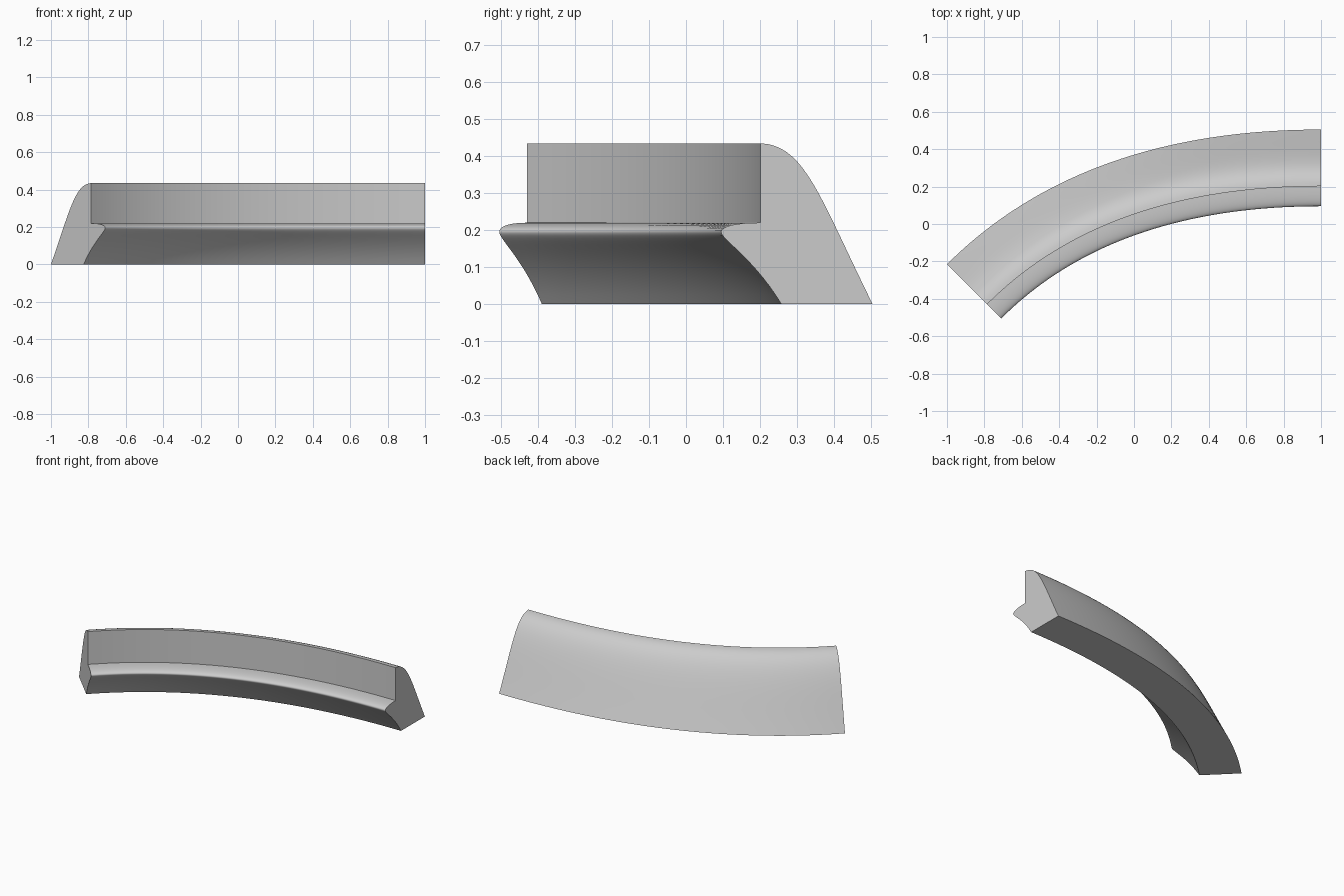
import bpy, bmesh, math
from mathutils import Vector

cube = bpy.data.objects.get("Cube")
if cube:
    bpy.data.objects.remove(cube)


def bezier(a, b, c, d, steps):
    """Points of a cubic curve, leaving out the last one."""
    pts = [Vector(p) for p in (a, b, c, d)]
    out = []
    for i in range(steps):
        t = i / steps
        s = 1 - t
        out.append(pts[0] * s**3 + pts[1] * 3 * s * s * t
                   + pts[2] * 3 * s * t * t + pts[3] * t**3)
    return out


# Cross-section: (outward offset from the inner wall, height)
profile = bezier((0, .435), (.12, .43), (.16, .29), (.303, 0), 18)        # sloped back
profile += [Vector((.303, 0))]                                            # base
profile += bezier((.056, 0), (-.02, .125), (-.107, .175), (-.107, .195), 14)  # undercut
profile += bezier((-.107, .195), (-.107, .21), (-.07, .22), (0, .22), 12)     # rounded lip
profile += [Vector((0, .22))]                                             # inner wall foot

# Path: a bend of 45 degrees, flattening out toward +x
start, corner, end = Vector((-.786, -.43)), Vector((-.154, .202)), Vector((1, .202))
SEGMENTS = 36

bm = bmesh.new()
rings = []
for i in range(SEGMENTS + 1):
    t = i / SEGMENTS
    p = start * (1 - t)**2 + corner * 2 * t * (1 - t) + end * t * t
    tangent = ((corner - start) * (1 - t) + (end - corner) * t).normalized()
    normal = Vector((-tangent.y, tangent.x))
    rings.append([bm.verts.new((p.x + normal.x * q.x, p.y + normal.y * q.x, q.y))
                  for q in profile])

# Skin between sections, then close both ends
n = len(profile)
for r0, r1 in zip(rings, rings[1:]):
    for j in range(n):
        k = (j + 1) % n
        bm.faces.new((r0[j], r0[k], r1[k], r1[j]))
bm.faces.new(rings[0])
bm.faces.new(rings[-1])
bmesh.ops.recalc_face_normals(bm, faces=bm.faces)

mesh = bpy.data.meshes.new("curved_rim_section")
bm.to_mesh(mesh)
bm.free()
rim = bpy.data.objects.new("curved_rim_section", mesh)
bpy.context.collection.objects.link(rim)

# Plain grey material
grey = bpy.data.materials.new("light_grey")
grey.use_nodes = True
colour = (.6, .6, .6, 1)
grey.diffuse_color = colour
grey.node_tree.nodes["Principled BSDF"].inputs["Base Color"].default_value = colour
mesh.materials.append(grey)

# Smooth along the sweep, crisp at the corners
bpy.ops.object.select_all(action='DESELECT')
rim.select_set(True)
bpy.context.view_layer.objects.active = rim
bpy.ops.object.shade_smooth_by_angle(angle=math.radians(35))
